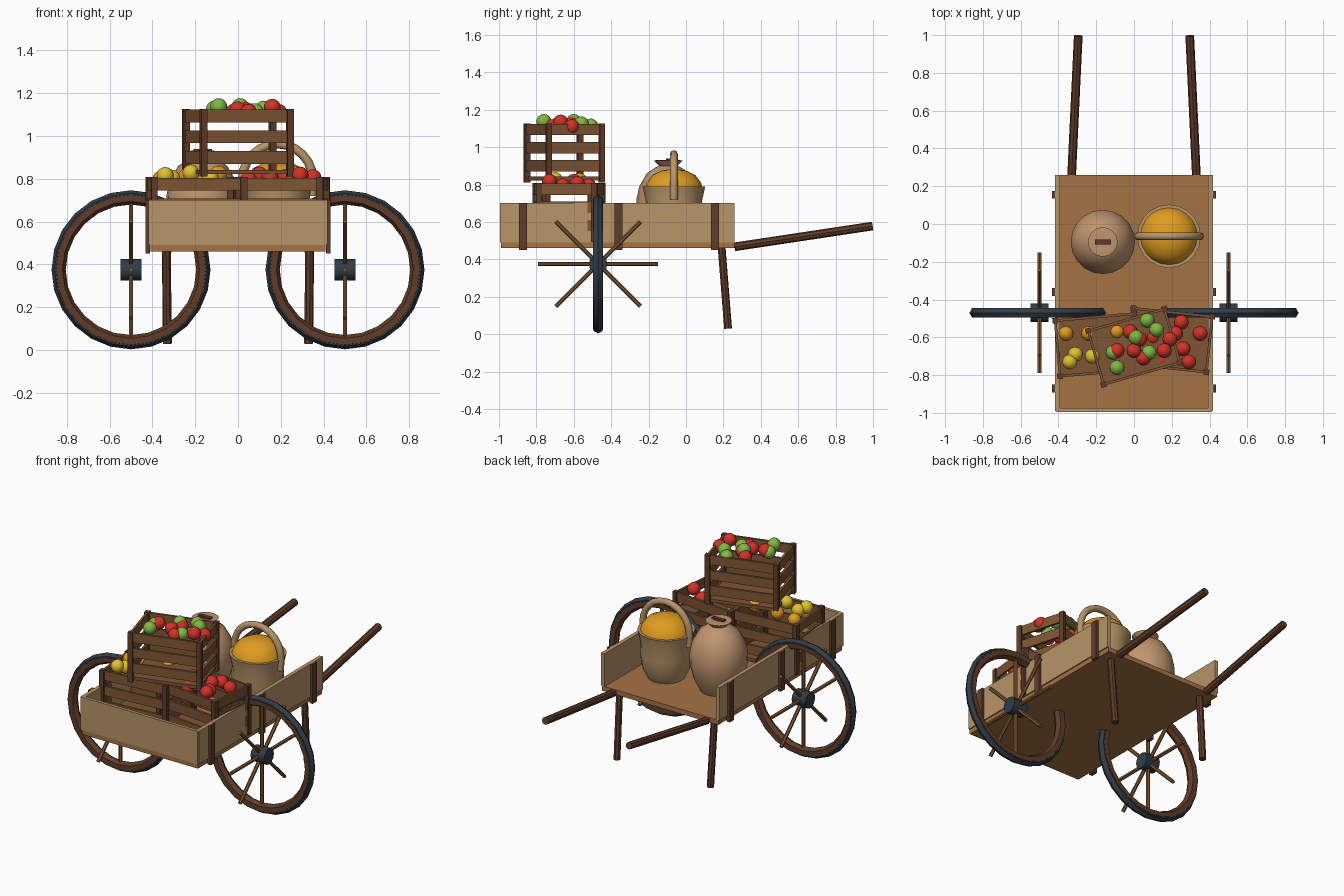
import bpy, bmesh, math
from math import pi, sin, cos, radians
from mathutils import Matrix, Vector

if "Cube" in bpy.data.objects:
    bpy.data.objects.remove(bpy.data.objects["Cube"])


def material(name, *rgb):
    m = bpy.data.materials.new(name)
    m.use_nodes = True
    m.diffuse_color = (*rgb, 1)
    m.node_tree.nodes["Principled BSDF"].inputs["Base Color"].default_value = (*rgb, 1)
    return m


DARK = material("dark wood", .115, .045, .023)
DECK = material("deck wood", .38, .17, .06)
SLAT = material("crate wood", .21, .09, .033)
BOARD = material("pale wood", .48, .30, .14)
IRON = material("iron", .032, .045, .061)
CLAY = material("clay", .53, .30, .16)
GOLD = material("golden grain", .75, .33, .015)
RED = material("red fruit", .64, .032, .021)
GREEN = material("green fruit", .22, .48, .06)
YELLOW = material("yellow fruit", .75, .54, .03)


def finish(bm, name, mat, smooth=False):
    bmesh.ops.recalc_face_normals(bm, faces=bm.faces)
    me = bpy.data.meshes.new(name)
    bm.to_mesh(me)
    bm.free()
    me.materials.append(mat)
    ob = bpy.data.objects.new(name, me)
    bpy.context.collection.objects.link(ob)
    if smooth:
        bpy.ops.object.select_all(action='DESELECT')
        ob.select_set(True)
        bpy.context.view_layer.objects.active = ob
        bpy.ops.object.shade_smooth_by_angle(angle=radians(40))
    return ob


def add_box(bm, center, size, frame=Matrix()):
    m = frame @ Matrix.Translation(center) @ Matrix.Diagonal((*size, 1))
    bmesh.ops.create_cube(bm, size=1, matrix=m)


def box(name, mat, center, size):
    bm = bmesh.new()
    add_box(bm, center, size)
    return finish(bm, name, mat)


def add_rod(bm, a, b, r, sides=8):
    a, b = Vector(a), Vector(b)
    d = b - a
    m = Matrix.Translation((a + b) / 2) @ d.to_track_quat('Z', 'Y').to_matrix().to_4x4()
    bmesh.ops.create_cone(bm, cap_ends=True, segments=sides, radius1=r, radius2=r,
                          depth=d.length, matrix=m)


def rod(name, mat, a, b, r, sides=8):
    bm = bmesh.new()
    add_rod(bm, a, b, r, sides)
    return finish(bm, name, mat, True)


def lathe(name, mat, profile, x, y, segs=20):
    bm = bmesh.new()
    vs = [bm.verts.new((r, 0, z)) for r, z in profile]
    es = [bm.edges.new(p) for p in zip(vs, vs[1:])]
    bmesh.ops.spin(bm, geom=vs + es, cent=(0, 0, 0), axis=(0, 0, 1), angle=2 * pi, steps=segs)
    bmesh.ops.remove_doubles(bm, verts=bm.verts, dist=1e-4)
    bmesh.ops.translate(bm, verts=bm.verts, vec=(x, y, 0))
    return finish(bm, name, mat, True)


def ring(name, mat, center, major, minor):
    # six-sided tube around the y axis
    bm = bmesh.new()
    vs = [bm.verts.new((major + minor * cos(k * pi / 3), minor * sin(k * pi / 3), 0))
          for k in range(6)]
    es = [bm.edges.new((vs[k], vs[(k + 1) % 6])) for k in range(6)]
    bmesh.ops.spin(bm, geom=vs + es, cent=(0, 0, 0), axis=(0, 1, 0), angle=2 * pi, steps=24)
    bmesh.ops.remove_doubles(bm, verts=bm.verts, dist=1e-4)
    bmesh.ops.translate(bm, verts=bm.verts, vec=center)
    return finish(bm, name, mat, True)


# Cart bed
box("deck", DECK, (0, -.365, .475), (.82, 1.25, .03))
box("front_board", BOARD, (0, -.985, .595), (.82, .02, .21))

for s, side in ((1, "left"), (-1, "right")):
    box(side + "_side_board", BOARD, (s * .405, -.365, .595), (.025, 1.25, .21))
    for i, y in enumerate((-.872, -.36, .155)):
        box(f"{side}_stake_{i + 1}", DARK, (s * .422, y, .575), (.022, .042, .25))
    rod(side + "_leg", DARK, (s * .335, .19, .47), (s * .33, .225, .03), .021)
    rod(side + "_handle", DARK, (s * .33, .26, .467), (s * .295, .997, .578), .023)

    # Wheel: the rim stands across the cart, the spokes along it
    c = Vector((s * .5, -.47, .375))
    ring(side + "_wheel_rim", DARK, c, .335, .03)
    ring(side + "_wheel_tyre", IRON, c, .343, .0285)
    rod(side + "_hub", IRON, c - Vector((.048, 0, 0)), c + Vector((.048, 0, 0)), .05, 12)
    bm = bmesh.new()
    for k in range(8):
        a = k * pi / 4
        add_rod(bm, c, c + Vector((0, cos(a), sin(a))) * .32, .0115, 6)
    finish(bm, side + "_spokes", SLAT)


# Crates
def crate(name, x, y, z, turn, w=.42, d=.295, h=.315):
    frame = Matrix.Translation((x, y, z)) @ Matrix.Rotation(radians(turn), 4, 'Z')
    bm = bmesh.new()
    for sx in (-1, 1):
        for sy in (-1, 1):
            add_box(bm, (sx * w / 2, sy * d / 2, h / 2), (.03, .03, h), frame)
    finish(bm, name + "_posts", DARK)
    bm = bmesh.new()
    add_box(bm, (0, 0, .02), (w, d, .02), frame)
    for i in range(3):
        zz = h - .033 - i * .097
        for s in (-1, 1):
            add_box(bm, (0, s * d / 2, zz), (w, .014, .06), frame)
            add_box(bm, (s * w / 2, 0, zz), (.014, d, .06), frame)
    finish(bm, name + "_slats", SLAT)


crate("right_crate", -.195, -.64, .493, 5)
crate("left_crate", .19, -.615, .493, -6)
crate("top_crate", 0, -.65, .812, 16)


# Fruit
def fruit(name, mat, z, spots):
    bm = bmesh.new()
    for i, (x, y) in enumerate(spots):
        m = Matrix.Translation((x, y, z + .012 * (i % 3 - 1)))
        bmesh.ops.create_uvsphere(bm, u_segments=12, v_segments=8, radius=.04, matrix=m)
    finish(bm, name, mat, True)


fruit("top_red_fruit", RED, 1.122, [(-.02, -.57), (.03, -.61), (.16, -.67), (.05, -.71),
                                    (0, -.67), (-.09, -.67), (.19, -.61)])
fruit("top_green_fruit", GREEN, 1.125, [(.07, -.51), (.12, -.56), (.01, -.6), (.08, -.68),
                                        (-.11, -.68), (-.09, -.76)])
fruit("low_red_fruit", RED, .805, [(.25, -.52), (.35, -.58), (.29, -.73), (.26, -.66),
                                   (.22, -.58), (.1, -.6), (.05, -.7), (.15, -.72)])
fruit("yellow_fruit", YELLOW, .815, [(-.31, -.69), (-.34, -.73), (-.22, -.7), (-.13, -.68)])
fruit("orange_fruit", GOLD, .81, [(-.36, -.58), (-.24, -.58), (-.09, -.57)])

# Jar with flared mouth and stopper bar
lathe("jar", CLAY, [(0, .49), (.11, .49), (.145, .56), (.168, .65), (.17, .72), (.155, .79),
                    (.115, .86), (.07, .89), (.05, .9), (.078, .928), (.05, .932), (0, .925)],
      -.165, -.095)
box("jar_stopper", DARK, (-.165, -.095, .93), (.085, .025, .02))

# Basket heaped with grain
BX, BY = .185, -.065
lathe("basket", BOARD, [(0, .49), (.11, .49), (.14, .55), (.152, .64), (.15, .71),
                        (.168, .79), (.15, .79), (.145, .76)], BX, BY)
lathe("grain_heap", GOLD, [(.155, .775), (.145, .81), (.115, .85), (.065, .875), (0, .885)],
      BX, BY)

# Arched basket handle
cu = bpy.data.curves.new("basket_handle", 'CURVE')
cu.dimensions = '3D'
cu.bevel_depth = .021
cu.bevel_resolution = 2
cu.use_fill_caps = True
arch = [(.16, .72)] + [(.165 * cos(k * pi / 12), .795 + .168 * sin(k * pi / 12))
                       for k in range(13)] + [(-.16, .72)]
sp = cu.splines.new('POLY')
sp.points.add(len(arch) - 1)
for p, (x, z) in zip(sp.points, arch):
    p.co = (BX + x, BY, z, 1)
cu.materials.append(BOARD)
bpy.context.collection.objects.link(bpy.data.objects.new("basket_handle", cu))
